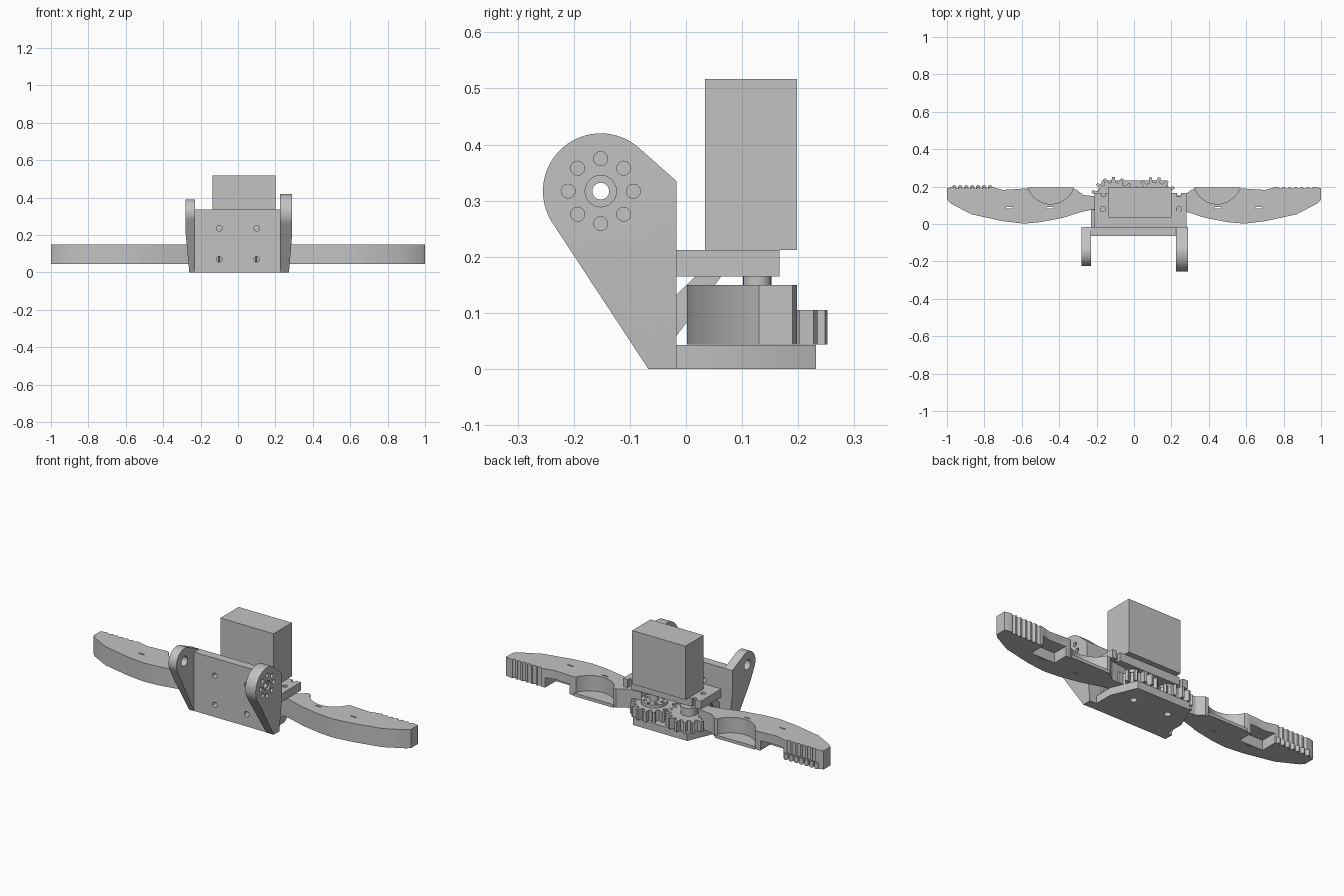
import bpy, bmesh
from math import sin, cos, pi, atan2, acos, hypot, radians

cube = bpy.data.objects.get("Cube")
if cube:
    bpy.data.objects.remove(cube, do_unlink=True)

grey = bpy.data.materials.new("plain grey")
grey.use_nodes = True
COLOUR = (0.54, 0.54, 0.54, 1)
grey.diffuse_color = COLOUR
grey.node_tree.nodes["Principled BSDF"].inputs["Base Color"].default_value = COLOUR


def arc(cx, cy, r, start, end, n):
    return [(cx + r * cos(start + (end - start) * i / n),
             cy + r * sin(start + (end - start) * i / n)) for i in range(n + 1)]


def disc(cx, cy, r, n=24):
    return arc(cx, cy, r, 0, 2 * pi, n)[:-1]


def rect(u0, u1, v0, v1):
    return [(u0, v0), (u1, v0), (u1, v1), (u0, v1)]


def build(name, solids, cuts=(), smooth=True):
    """Extrude each (outline, axis, low, high) and subtract the cuts."""
    bm = bmesh.new()
    place = {"x": lambda u, v, w: (w, u, v), "y": lambda u, v, w: (u, w, v),
             "z": lambda u, v, w: (u, v, w)}
    for pts, axis, low, high in solids:
        a = [bm.verts.new(place[axis](u, v, low)) for u, v in pts]
        b = [bm.verts.new(place[axis](u, v, high)) for u, v in pts]
        bm.faces.new(a)
        bm.faces.new(b[::-1])
        for i in range(len(a)):
            j = (i + 1) % len(a)
            bm.faces.new((a[i], b[i], b[j], a[j]))
    bmesh.ops.recalc_face_normals(bm, faces=bm.faces)
    mesh = bpy.data.meshes.new(name)
    bm.to_mesh(mesh)
    bm.free()
    mesh.materials.append(grey)
    ob = bpy.data.objects.new(name, mesh)
    bpy.context.collection.objects.link(ob)
    for i, cut in enumerate(cuts):
        cutter = build("cutter", [cut], smooth=False)
        cutter.hide_render = True
        mod = ob.modifiers.new("cut", "BOOLEAN")
        mod.operation, mod.solver, mod.object = "DIFFERENCE", "EXACT", cutter
        bpy.context.view_layer.objects.active = ob
        bpy.ops.object.modifier_apply(modifier=mod.name)
        bpy.data.objects.remove(cutter, do_unlink=True)
    if smooth:
        bpy.ops.object.select_all(action="DESELECT")
        ob.select_set(True)
        bpy.context.view_layer.objects.active = ob
        bpy.ops.object.shade_smooth_by_angle(angle=radians(25))
    return ob


# Bracket: front plate, base plate and motor shelf
build("front_plate", [(rect(-0.23, 0.23, 0, 0.335), "y", -0.065, -0.017)],
      [(disc(x, z, 0.015, 16), "y", -0.1, 0.02) for x in (-0.1, 0.1) for z in (0.07, 0.235)])
base = [(-0.23, -0.03), (0.23, -0.03), (0.23, 0.09), (0.17, 0.232), (-0.17, 0.232), (-0.23, 0.09)]
build("base_plate", [(base, "z", 0, 0.043)],
      [(disc(x, 0.127, 0.018, 16), "z", -0.1, 0.1) for x in (-0.11, 0.11)])
shelf_cuts = []
for x in (-0.165, 0.24):
    shelf_cuts.append((disc(x, 0.08, 0.014, 16), "z", 0.1, 0.3))
    shelf_cuts.append((rect(x - 0.01, x + 0.01, 0.148, 0.2), "z", 0.1, 0.3))
build("motor_shelf", [(rect(-0.21, 0.28, -0.025, 0.167), "z", 0.165, 0.212)], shelf_cuts)
for side, x in (("left", 0.18), ("right", -0.2)):
    build(side + "_shelf_rib",
          [([(-0.02, 0.055), (0.065, 0.168), (0.02, 0.168), (-0.02, 0.13)], "x", x, x + 0.02)])

# Motor block
build("motor", [(rect(-0.135, 0.2, 0.034, 0.198), "z", 0.212, 0.517)], smooth=False)

# Mounting ears: teardrop outlines, tapered on the outside towards the foot
EY, EZ = -0.152, 0.317


def tangent(y, z, r, sign):
    dy, dz = y - EY, z - EZ
    return atan2(dz, dy) + sign * acos(r / hypot(dy, dz))


def ear(name, r, inner, outer, foot, holes):
    top = tangent(-0.017, 0.335, r, 1)
    bottom = tangent(-0.067, 0, r, -1) + 2 * pi
    outline = arc(EY, EZ, r, top, bottom, 32) + [(-0.067, 0), (-0.017, 0), (-0.017, 0.335)]
    far = outer * 1.3
    wedge = [(outer, 0.21), (foot, -0.005), (far, -0.005), (far, 0.21)]
    lo, hi = sorted((inner, outer))
    build(name, [(outline, "x", lo, hi)], [(wedge, "y", -0.4, 0.1)] + holes)


ring = [(disc(EY + 0.058 * cos(k * pi / 4), EZ + 0.058 * sin(k * pi / 4), 0.0125, 16),
         "x", 0.2, 0.32) for k in range(8)]
ear("left_ear", 0.103, 0.225, 0.29, 0.272, ring + [
    (disc(EY, EZ, 0.028), "x", 0.28, 0.32), (disc(EY, EZ, 0.015), "x", 0.2, 0.32)])
ear("right_ear", 0.073, -0.23, -0.28, -0.26, [(disc(EY, EZ, 0.028), "x", -0.32, -0.2)])

# Meshing gears with hubs
GX, GY, TEETH = 0.11, 0.127, 16


def gear_outline(cx, phase):
    pts = []
    for k in range(TEETH):
        for step, r in ((-0.3, 0.096), (-0.14, 0.125), (0.14, 0.125), (0.3, 0.096)):
            a = (k + step + phase) * 2 * pi / TEETH
            pts.append((cx + r * cos(a), GY + r * sin(a)))
    return pts


for side, s, phase in (("left", 1, 0.5), ("right", -1, 0)):
    build(side + "_gear", [(gear_outline(s * GX, phase), "z", 0.044, 0.105)])
    build(side + "_gear_hub", [(disc(s * GX, GY, 0.045), "z", 0.1, 0.15)] if s < 0 else
          [(disc(GX, GY, 0.025), "z", 0.1, 0.17)])
build("motor_horn", [(disc(GX, GY, 0.07, 32), "z", 0.1, 0.122)],
      [(disc(GX + 0.05 * cos(k * pi / 4), GY + 0.05 * sin(k * pi / 4), 0.01, 12), "z", 0.11, 0.2)
       for k in range(8)])

# Gripper arms with a round grip recess, underside pocket and ribbed tips
finger = [(0.18, 0.085), (0.28, 0.065), (0.38, 0.033), (0.5, 0.01), (0.59, 0.002), (0.7, 0.015),
          (0.87, 0.052), (0.98, 0.11), (1, 0.13), (1, 0.19), (0.975, 0.198), (0.76, 0.198),
          (0.7, 0.182), (0.58, 0.19)]
finger += arc(0.445, 0.235, 0.128, -0.4, 0.4 - pi, 20)
finger += [(0.31, 0.185), (0.27, 0.155), (0.18, 0.145)]
for side, s in (("left", 1), ("right", -1)):
    def flip(pts):
        return [(s * x, y) for x, y in pts]
    cuts = [(flip(rect(0.6, 0.75, 0.1, 0.3)), "z", 0, 0.1)]
    cuts += [(flip(rect(x, x + 0.035, 0.083, 0.09)), "z", 0, 0.2) for x in (0.43, 0.65)]
    # Ribs: grooves across the tip
    cuts += [(flip(disc(0.785 + 0.032 * k, 0.2, 0.011, 12)), "z", 0, 0.2) for k in range(6)]
    build(side + "_arm", [(flip(finger), "z", 0.044, 0.15)], cuts)
    floor = arc(0.445, 0.235, 0.132, -0.3, 0.3 - pi, 20)
    build(side + "_grip_floor", [(flip(floor), "z", 0.044, 0.062)])
    if s < 0:
        build("right_tip_ribs", [(flip(disc(0.769 + 0.032 * k, 0.196, 0.012, 12)), "z", 0.044, 0.078)
                                 for k in range(7)])
